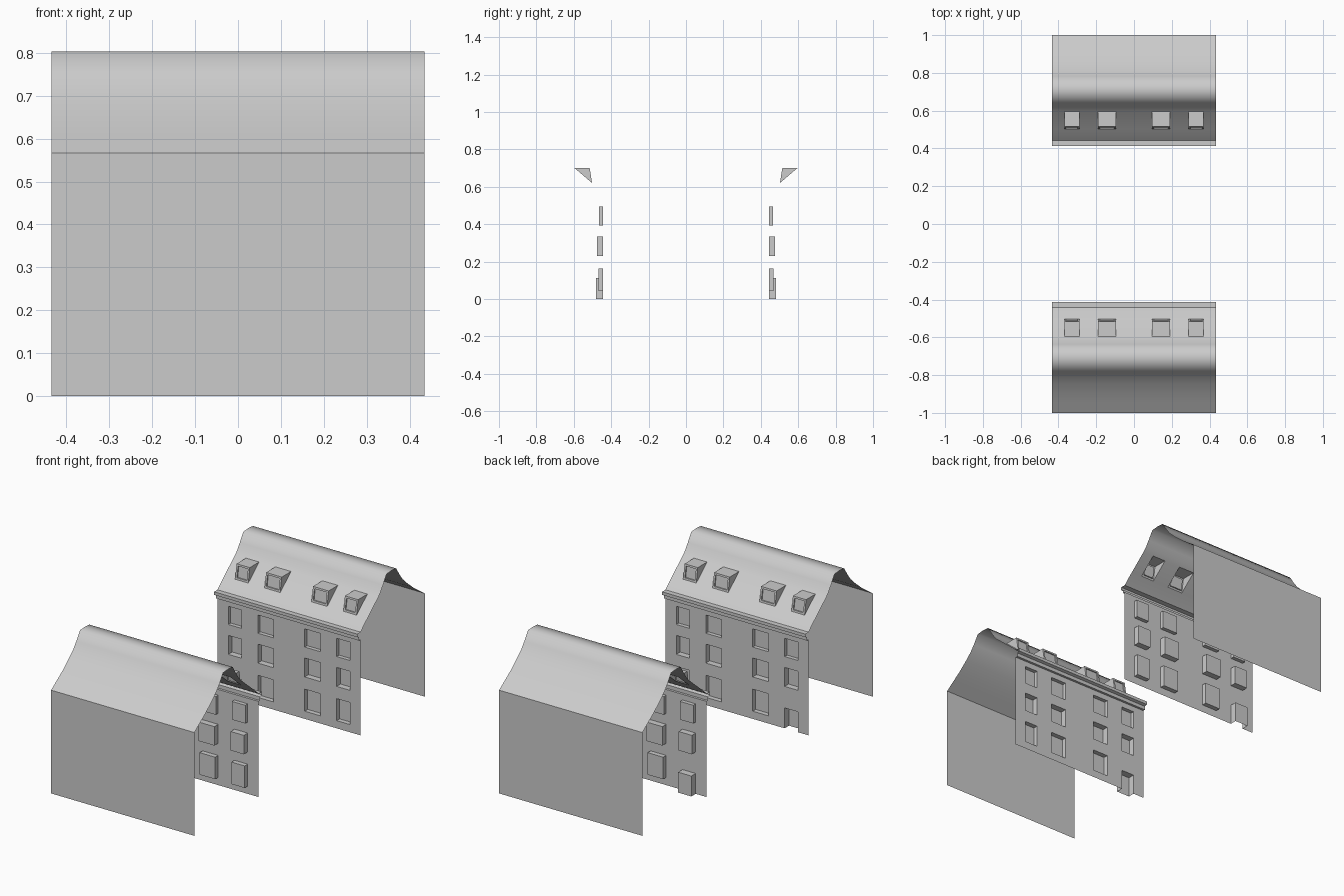
import bpy, bmesh
from mathutils import Vector

if "Cube" in bpy.data.objects:
    bpy.data.objects.remove(bpy.data.objects["Cube"])

W = 0.435            # half width of each house
FACE, BACK = 0.443, 1.0
EAVE, CORNICE = 0.567, 0.525
COLS = [(-0.369, -0.289), (-0.19, -0.095), (0.095, 0.19), (0.289, 0.369)]
ROWS = [(0.042, 0.163, 0.026), (0.23, 0.334, 0.034), (0.394, 0.494, 0.021)]
DOOR = (0.0, 0.112, 0.038)
# roof cross-section (y, z) from street eave over the flat ridge to rear eave
ROOF = [(FACE, EAVE), (0.47, 0.593), (0.502, 0.62), (0.596, 0.70), (0.615, 0.72),
        (0.637, 0.752), (0.668, 0.800), (0.709, 0.803), (0.75, 0.800), (0.782, 0.752),
        (0.808, 0.718), (0.845, 0.683), (0.90, 0.637), (0.95, 0.602), (BACK, EAVE)]


def quad(bm, pts, ref):
    """Add a quad whose normal points along ref."""
    p = [Vector(v) for v in pts]
    n = (p[2] - p[0]).cross(p[3] - p[1])
    if n.dot(Vector(ref)) < 0:
        p.reverse()
    bm.faces.new([bm.verts.new(v) for v in p])


def finish(bm, name, side, smooth=False):
    """Weld, mirror to the given street side and make the object."""
    bmesh.ops.remove_doubles(bm, verts=bm.verts, dist=1e-5)
    if side < 0:
        for v in bm.verts:
            v.co.y *= -1
        bmesh.ops.reverse_faces(bm, faces=bm.faces)
    for f in bm.faces:
        f.smooth = smooth
    me = bpy.data.meshes.new(name)
    bm.to_mesh(me)
    bm.free()
    ob = bpy.data.objects.new(name, me)
    bpy.context.collection.objects.link(ob)


def wall_rect(bm, x0, x1, z0, z1, y, ref):
    if z1 - z0 > 1e-5:
        quad(bm, [(x0, y, z0), (x1, y, z0), (x1, y, z1), (x0, y, z1)], ref)


def recess(bm, x0, x1, z0, z1, depth):
    """Reveal and pane of an opening set back into the facade."""
    a, b = FACE, FACE + depth
    wall_rect(bm, x0, x1, z0, z1, b, (0, -1, 0))
    for x, r in ((x0, 1), (x1, -1)):
        quad(bm, [(x, a, z0), (x, b, z0), (x, b, z1), (x, a, z1)], (r, 0, 0))
    for z, r in ((z0, 1), (z1, -1)):
        if z > 0:
            quad(bm, [(x0, a, z), (x1, a, z), (x1, b, z), (x0, b, z)], (0, 0, r))


def facade(side):
    bm = bmesh.new()
    edge = -W
    for i, (x0, x1) in enumerate(COLS):
        wall_rect(bm, edge, x0, 0, CORNICE, FACE, (0, -1, 0))
        z = 0
        for z0, z1, d in ([DOOR] + ROWS[1:] if i == 0 else ROWS):
            wall_rect(bm, x0, x1, z, z0, FACE, (0, -1, 0))
            recess(bm, x0, x1, z0, z1, d)
            z = z1
        wall_rect(bm, x0, x1, z, CORNICE, FACE, (0, -1, 0))
        edge = x1
    wall_rect(bm, edge, W, 0, CORNICE, FACE, (0, -1, 0))
    finish(bm, "facade", side)


def cornice(side):
    bm = bmesh.new()
    prof = [(FACE, CORNICE), (0.43, CORNICE), (0.43, 0.545), (0.414, 0.55),
            (0.414, EAVE), (FACE, EAVE)]
    refs = [(0, 0, -1), (0, -1, 0), (0, 0, -1), (0, -1, 0), (0, 0, 1)]
    for (a, b), (c, d), r in zip(prof, prof[1:], refs):
        quad(bm, [(-W, a, b), (W, a, b), (W, c, d), (-W, c, d)], r)
    finish(bm, "cornice", side)


def roof(side):
    bm = bmesh.new()
    xs = [-W] + [x for c in COLS for x in c] + [W]
    for k, ((a, b), (c, d)) in enumerate(zip(ROOF, ROOF[1:])):
        for i in range(len(xs) - 1):
            if k == 2 and i % 2 == 1:      # opening under a dormer
                continue
            quad(bm, [(xs[i], a, b), (xs[i + 1], a, b),
                      (xs[i + 1], c, d), (xs[i], c, d)], (0, 0, 1))
    finish(bm, "roof", side, smooth=True)


def dormer(side, x0, x1):
    bm = bmesh.new()
    bot, top, rear = (0.502, 0.62), (0.515, 0.70), (0.596, 0.70)
    # cheeks and flat top
    for x, r in ((x0, -1), (x1, 1)):
        f = bm.faces.new([bm.verts.new((x, y, z)) for y, z in (bot, top, rear)])
        f.normal_update()
        if f.normal.x * r < 0:
            f.normal_flip()
    quad(bm, [(x0, *top), (x1, *top), (x1, *rear), (x0, *rear)], (0, 0, 1))
    # leaning front with a recessed pane
    outer = [Vector(p) for p in ((x0, *bot), (x1, *bot), (x1, *top), (x0, *top))]
    mid = sum(outer, Vector()) / 4
    m = 0.01
    inner = [p + Vector((m if p.x < mid.x else -m, 0, 0)) +
             (outer[3] - outer[0]).normalized() * (m if p.z < mid.z else -m)
             for p in outer]
    pane = [p + Vector((0, 0.007, 0)) for p in inner]
    for i in range(4):
        j = (i + 1) % 4
        quad(bm, [outer[i], outer[j], inner[j], inner[i]], (0, -1, 0))
        quad(bm, [inner[i], inner[j], pane[j], pane[i]], mid - (inner[i] + inner[j]) / 2)
    quad(bm, pane, (0, -1, 0))
    finish(bm, "dormer", side)


def rear_wall(side):
    bm = bmesh.new()
    wall_rect(bm, -W, W, 0, EAVE, BACK, (0, 1, 0))
    finish(bm, "rear_wall", side)


# two mirrored rows facing each other across the street
for s in (1, -1):
    facade(s)
    cornice(s)
    roof(s)
    rear_wall(s)
    for c in COLS:
        dormer(s, *c)
